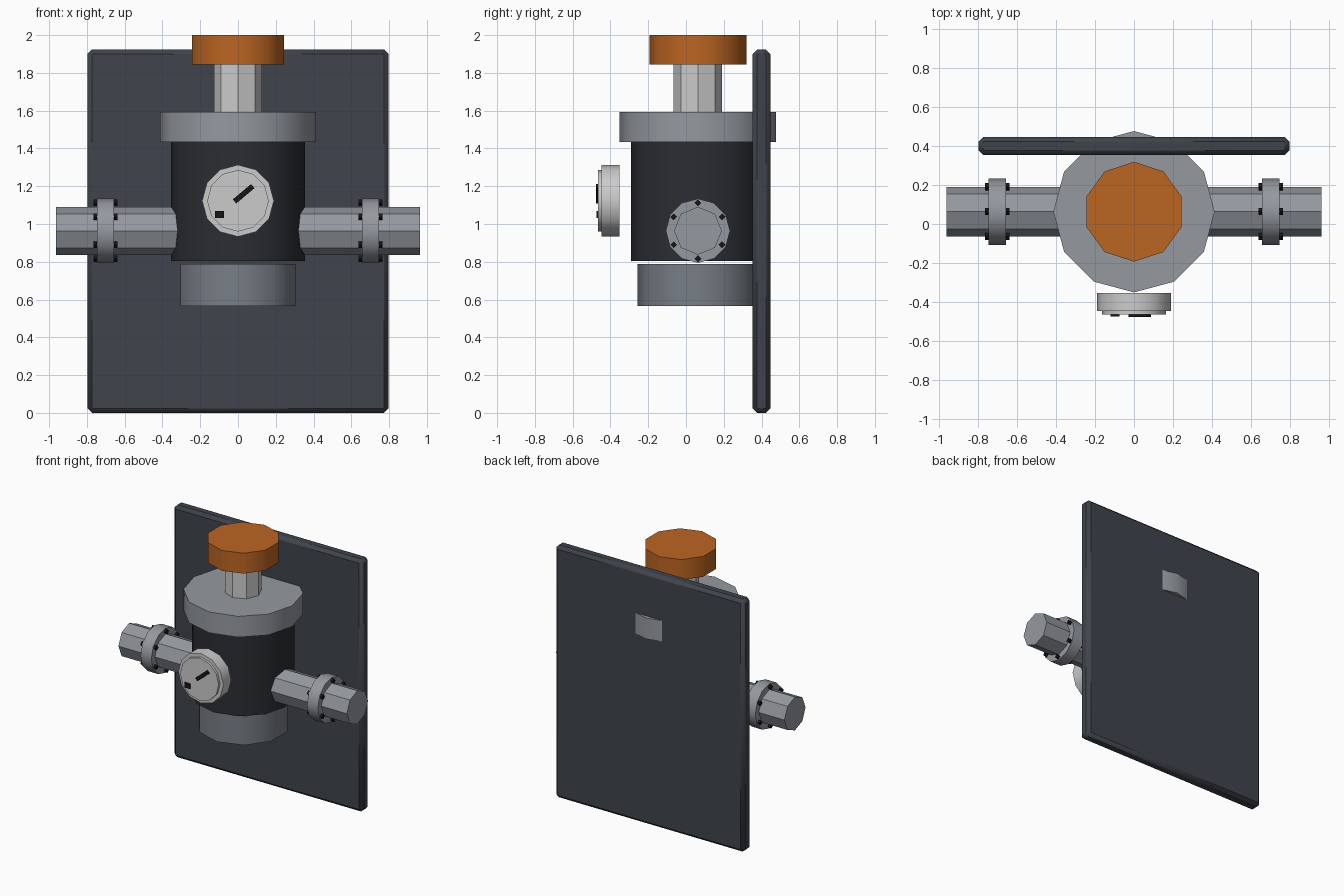
import bpy, bmesh, math
from mathutils import Matrix

if "Cube" in bpy.data.objects:
    bpy.data.objects.remove(bpy.data.objects["Cube"])

CY = 0.063      # valve axis y
PZ = 0.964      # pipe axis z
GZ = 1.123      # gauge centre z


def mat(name, r, g, b):
    m = bpy.data.materials.new(name)
    m.diffuse_color = (r, g, b, 1)
    m.use_nodes = True
    m.node_tree.nodes["Principled BSDF"].inputs["Base Color"].default_value = m.diffuse_color
    return m


DARK = mat("dark_panel", 0.05, 0.057, 0.072)
BODY = mat("body_dark", 0.024, 0.027, 0.032)
STEEL = mat("steel", 0.30, 0.32, 0.35)
BLUE = mat("blue_grey", 0.19, 0.21, 0.24)
LIGHT = mat("light_metal", 0.58, 0.58, 0.60)
ORANGE = mat("orange", 0.50, 0.13, 0.016)
BLACK = mat("black", 0.008, 0.008, 0.01)


def finish(name, bm, material):
    bmesh.ops.recalc_face_normals(bm, faces=bm.faces[:])
    me = bpy.data.meshes.new(name)
    bm.to_mesh(me)
    bm.free()
    ob = bpy.data.objects.new(name, me)
    bpy.context.collection.objects.link(ob)
    me.materials.append(material)
    bpy.ops.object.select_all(action='DESELECT')
    ob.select_set(True)
    bpy.context.view_layer.objects.active = ob
    bpy.ops.object.shade_smooth_by_angle(angle=math.radians(40))
    return ob


def add_prism(bm, sides, r, axis, a, b, u, v):
    """Prism along axis from a to b, centred at (u, v), first corner on +v."""
    rings = []
    for t in (a, b):
        ring = []
        for i in range(sides):
            ang = 2 * math.pi * i / sides
            p = [u + r * math.sin(ang), v + r * math.cos(ang)]
            p.insert("xyz".index(axis), t)
            ring.append(bm.verts.new(p))
        bm.faces.new(ring)
        rings.append(ring)
    lo, hi = rings
    for i in range(sides):
        j = (i + 1) % sides
        bm.faces.new((lo[i], lo[j], hi[j], hi[i]))


def prism(name, material, *args):
    bm = bmesh.new()
    add_prism(bm, *args)
    return finish(name, bm, material)


def box(name, material, centre, size, turn=0.0, bevel=0.0):
    bm = bmesh.new()
    bmesh.ops.create_cube(bm, size=1, matrix=Matrix.Translation(centre)
                          @ Matrix.Rotation(turn, 4, 'Y') @ Matrix.Diagonal((*size, 1)))
    if bevel:
        bmesh.ops.bevel(bm, geom=bm.edges[:], offset=bevel, segments=1,
                        profile=0.5, affect='EDGES')
    return finish(name, bm, material)


# back panel with chamfered edges
box("back_panel", DARK, (0, 0.40, 0.962), (1.595, 0.094, 1.924), bevel=0.024)

# vertical valve stack
prism("lower_collar", BLUE, 10, 0.32, 'z', 0.567, 0.787, 0, CY)
prism("valve_body", BODY, 12, 0.354, 'z', 0.803, 1.433, 0, CY)
prism("top_flange", STEEL, 12, 0.414, 'z', 1.433, 1.592, 0, CY)
prism("stem", LIGHT, 8, 0.128, 'z', 1.592, 1.845, 0, CY)
prism("knob", ORANGE, 10, 0.256, 'z', 1.845, 2.0, 0, CY)

# side pipes, flanges and bolts
for side, s in (("left", -1), ("right", 1)):
    prism(side + "_pipe", STEEL, 8, 0.127, 'x', s * 0.25, s * 0.963, CY, PZ)
    prism(side + "_pipe_flange", STEEL, 12, 0.17, 'x', s * 0.656, s * 0.747, CY, PZ)
    bm = bmesh.new()
    for k in range(6):
        a = math.radians(60 * k)
        add_prism(bm, 4, 0.018, 'x', s * 0.638, s * 0.766,
                  CY + 0.148 * math.sin(a), PZ + 0.148 * math.cos(a))
    finish(side + "_flange_bolts", bm, BLACK)

# gauge
prism("gauge_case", LIGHT, 12, 0.19, 'y', -0.353, -0.447, 0, GZ)
prism("gauge_face", LIGHT, 12, 0.163, 'y', -0.44, -0.465, 0, GZ)
box("gauge_needle", BLACK, (0.03, -0.47, 1.16), (0.126, 0.014, 0.028), turn=math.radians(-40))
box("gauge_mark", BLACK, (-0.097, -0.468, 1.05), (0.047, 0.014, 0.038))
